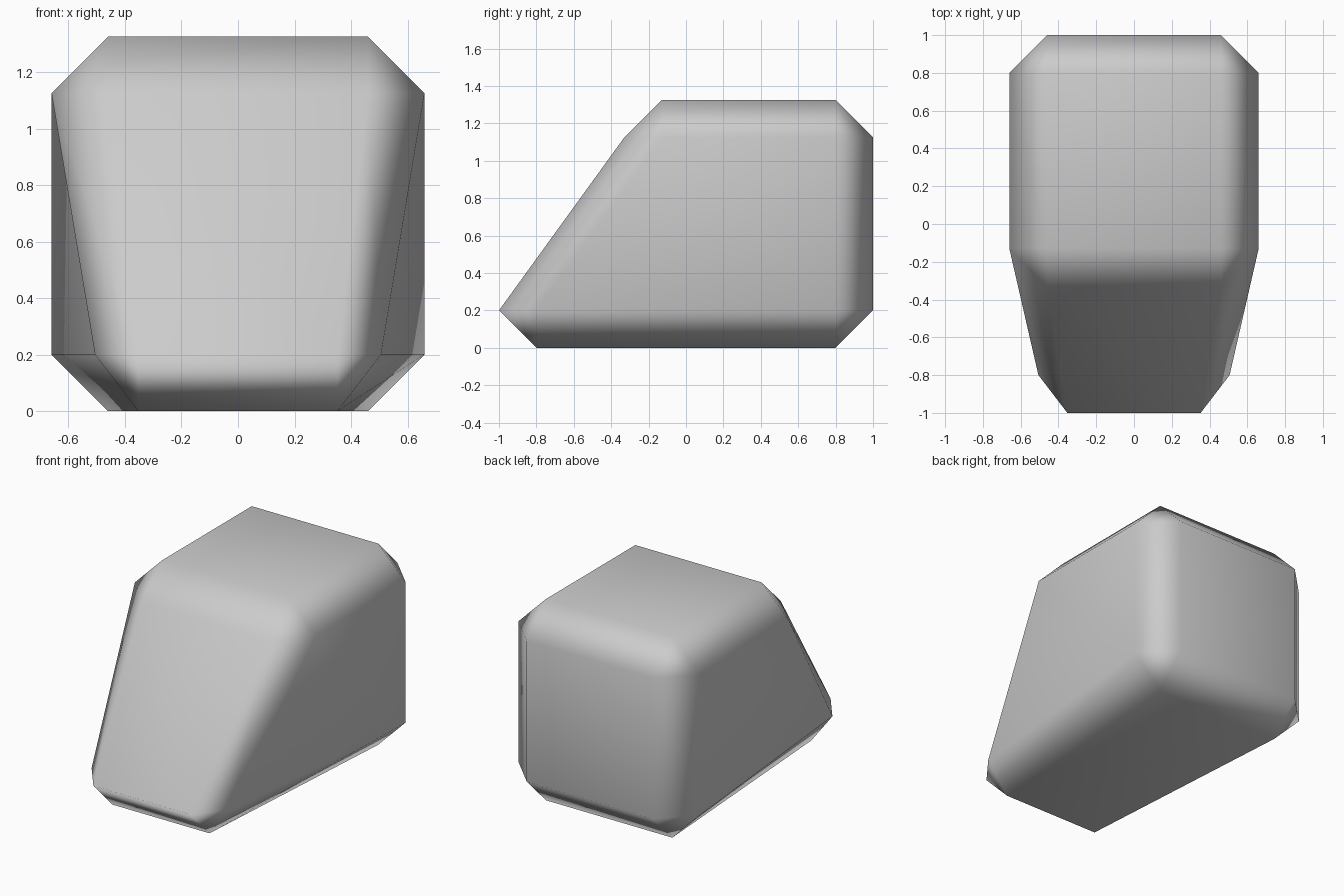
import bpy, bmesh
from mathutils import Vector

if "Cube" in bpy.data.objects:
    bpy.data.objects.remove(bpy.data.objects["Cube"])

# Chamfered block
bm = bmesh.new()
bmesh.ops.create_cube(bm, size=1)
bmesh.ops.scale(bm, vec=Vector((1.32, 2.0, 1.325)), verts=bm.verts)
bmesh.ops.translate(bm, vec=Vector((0, 0, 0.6625)), verts=bm.verts)
bmesh.ops.bevel(bm, geom=bm.edges[:], offset=0.2, offset_type='OFFSET',
                segments=1, affect='EDGES')

# Slope the front back at the top and narrow it at the bottom
for v in bm.verts:
    if v.co.y < 0:
        if v.co.z > 0.6:
            v.co.y += 0.67
        else:
            v.co.x *= 0.767

bmesh.ops.recalc_face_normals(bm, faces=bm.faces)
for f in bm.faces:
    f.smooth = True

mesh = bpy.data.meshes.new("wedge_block")
bm.to_mesh(mesh)
bm.free()
block = bpy.data.objects.new("wedge_block", mesh)
bpy.context.collection.objects.link(block)

# Keep the large faces flat, shade only across the chamfers
wn = block.modifiers.new("weighted_normals", 'WEIGHTED_NORMAL')
wn.weight = 50
